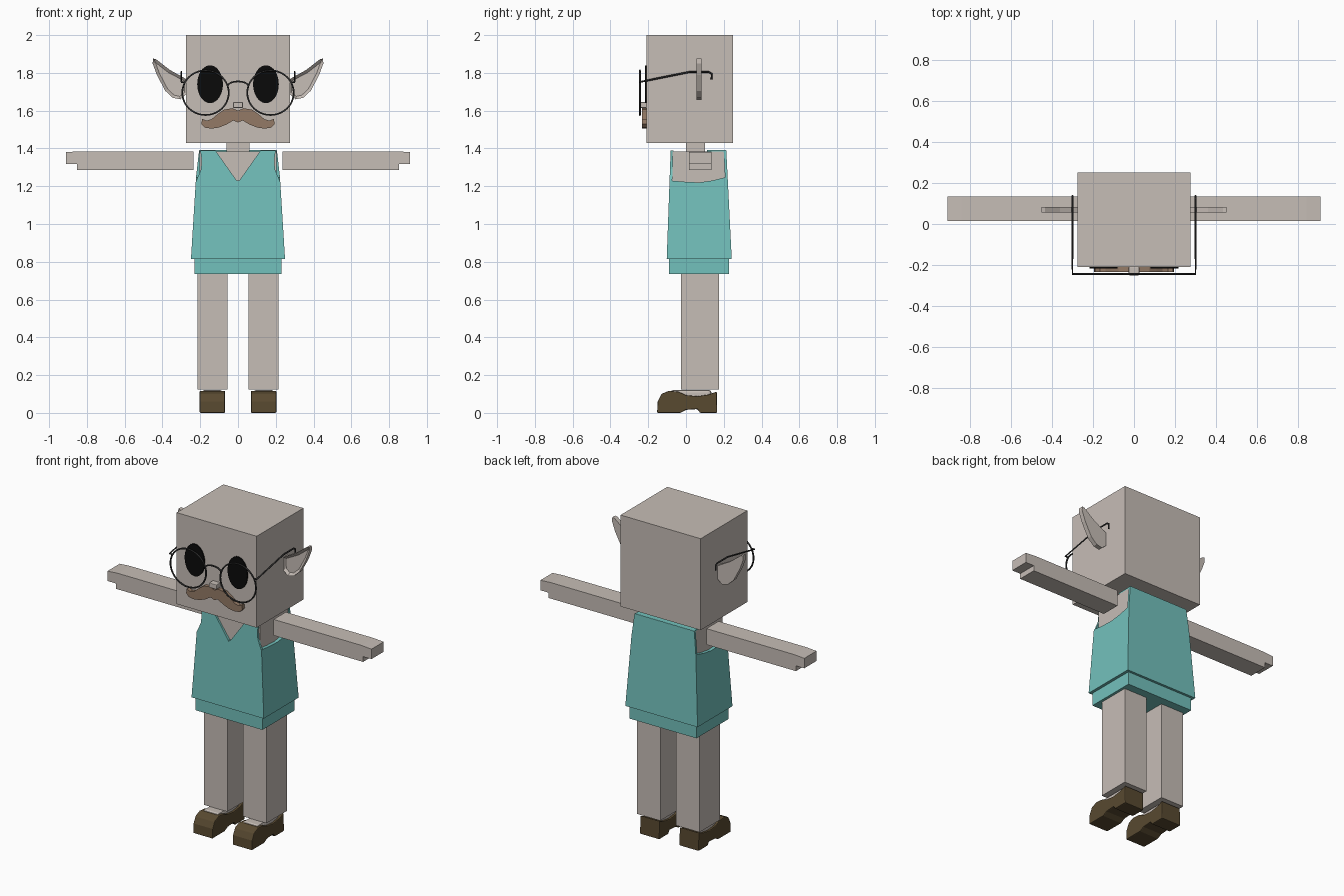
import bpy, bmesh, math

if "Cube" in bpy.data.objects:
    bpy.data.objects.remove(bpy.data.objects["Cube"], do_unlink=True)


def material(name, rgb):
    m = bpy.data.materials.new(name)
    m.use_nodes = True
    m.diffuse_color = (*rgb, 1)
    m.node_tree.nodes["Principled BSDF"].inputs["Base Color"].default_value = (*rgb, 1)
    return m


SKIN = material("skin", (0.565, 0.509, 0.468))
TEAL = material("teal knit", (0.171, 0.533, 0.503))
LEATHER = material("brown leather", (0.098, 0.067, 0.030))
HAIR = material("moustache brown", (0.296, 0.195, 0.133))
BLACK = material("eye black", (0.003, 0.003, 0.003))
WIRE = material("dark wire", (0.03, 0.03, 0.03))


def finish(name, bm, mat, mirror=False, bevel=0):
    bmesh.ops.recalc_face_normals(bm, faces=bm.faces)
    me = bpy.data.meshes.new(name)
    bm.to_mesh(me)
    bm.free()
    me.materials.append(mat)
    ob = bpy.data.objects.new(name, me)
    bpy.context.collection.objects.link(ob)
    if bevel:
        b = ob.modifiers.new("bevel", "BEVEL")
        b.width, b.segments = bevel, 2
    if mirror:
        ob.modifiers.new("mirror", "MIRROR").use_mirror_merge = False
    return ob


def box(name, x, y, z, mat, **kw):
    """Box given by its (low, high) limits on each axis."""
    return prism(name, [(x[0], z[0]), (x[1], z[0]), (x[1], z[1]), (x[0], z[1])],
                 y[0], y[1], mat, **kw)


def prism(name, pts, lo, hi, mat, place=None, inset=None, **kw):
    """Extrude a 2D outline; lo and hi are depths, numbers or functions of height."""
    place = place or (lambda u, v, d: (u, d, v))
    bm = bmesh.new()
    depth = lambda d, v: d(v) if callable(d) else d
    a, b = [[bm.verts.new(place(u, v, depth(d, v))) for u, v in pts] for d in (lo, hi)]
    front = bm.faces.new(a)
    bm.faces.new(b)
    n = len(pts)
    for i in range(n):
        j = (i + 1) % n
        bm.faces.new((a[i], a[j], b[j], b[i]))
    if inset:
        bmesh.ops.recalc_face_normals(bm, faces=bm.faces)
        bmesh.ops.inset_region(bm, faces=[front], thickness=inset[0])
        bmesh.ops.translate(bm, verts=front.verts, vec=(0, inset[1], 0))
    return finish(name, bm, mat, **kw)


def wire(name, pts, radius=0.005, closed=False):
    cu = bpy.data.curves.new(name, "CURVE")
    cu.dimensions = "3D"
    cu.bevel_depth, cu.bevel_resolution, cu.use_fill_caps = radius, 1, True
    sp = cu.splines.new("POLY")
    sp.points.add(len(pts) - 1)
    for p, co in zip(sp.points, pts):
        p.co = (*co, 1)
    sp.use_cyclic_u = closed
    cu.materials.append(WIRE)
    ob = bpy.data.objects.new(name, cu)
    bpy.context.collection.objects.link(ob)


def ellipse(cx, cz, rx, rz, n=40):
    return [(cx + rx * math.cos(2 * math.pi * i / n), cz + rz * math.sin(2 * math.pi * i / n))
            for i in range(n)]


def both(half):
    """Complete a half outline that starts and ends on the centre line."""
    return half + [(-u, v) for u, v in reversed(half[1:-1])]


# Head, neck, chest
box("head", (-0.276, 0.276), (-0.21, 0.25), (1.43, 2.0), SKIN)
box("neck", (-0.062, 0.062), (0.0, 0.1), (1.37, 1.44), SKIN)
box("chest", (-0.203, 0.203), (-0.072, 0.207), (1.15, 1.383), SKIN)

# Ears with a hollowed front
ear = [(0.27, 1.69), (0.305, 1.66), (0.345, 1.668), (0.385, 1.705), (0.43, 1.79),
       (0.452, 1.85), (0.45, 1.876), (0.435, 1.873), (0.36, 1.815), (0.27, 1.765)]
prism("ears", ear, 0.055, 0.083, SKIN, inset=(0.016, 0.014), mirror=True)

# Face
prism("eyes", ellipse(0.148, 1.74, 0.068, 0.1), -0.217, -0.209, BLACK, mirror=True)
box("nose", (-0.026, 0.026), (-0.25, -0.209), (1.615, 1.645), SKIN, bevel=0.004)
moustache = both([(0, 1.6), (0.03, 1.613), (0.075, 1.605), (0.11, 1.58), (0.14, 1.555),
                  (0.165, 1.547), (0.19, 1.556), (0.194, 1.53), (0.175, 1.51), (0.14, 1.505),
                  (0.1, 1.511), (0.06, 1.527), (0.025, 1.548), (0, 1.538)])
prism("moustache", moustache, -0.234, -0.209, HAIR)

# Spectacles
GY = -0.244
for side, s in (("left", 1), ("right", -1)):
    wire(side + "_rim", [(s * x, GY, z) for x, z in ellipse(0.172, 1.695, 0.123, 0.118)],
         closed=True)
    wire(side + "_temple", [(s * 0.28, GY, 1.75), (s * 0.3, GY, 1.752), (s * 0.3, 0.02, 1.805),
                            (s * 0.3, 0.12, 1.805), (s * 0.3, 0.137, 1.795),
                            (s * 0.3, 0.135, 1.765)])
wire("bridge", [(0.055 * math.cos(a), GY, 1.73 + 0.025 * math.sin(a))
                for a in [math.pi * i / 8 for i in range(9)]])

# Vest: closed lower body, then front and back panels rising over the shoulders
def front_y(z):
    return -0.1 + (z - 0.815) * 0.036


def back_y(z):
    return 0.24 - (z - 0.815) * 0.05


def vest_x(y, z, s):
    return s * (0.249 - (z - 0.815) * 0.062)


side_outline = [(front_y(0.815), 0.815), (back_y(0.815), 0.815), (back_y(1.25), 1.25),
                (0.14, 1.23), (0.07, 1.22), (0.0, 1.223), (front_y(1.23), 1.23)]
prism("vest_body", side_outline, lambda z: vest_x(0, z, -1), lambda z: vest_x(0, z, 1), TEAL,
      place=lambda u, v, d: (d, u, v))
front_panel = both([(0, 1.22), (0.12, 1.39), (0.2, 1.39), (0.192, 1.34), (0.196, 1.29),
                    (0.212, 1.25), (0.2235, 1.225), (0.249, 0.815), (0, 0.815)])
prism("vest_front", front_panel, lambda z: front_y(z) - 0.002, lambda z: front_y(z) + 0.012, TEAL)
back_panel = both([(0, 1.39), (0.206, 1.39), (0.222, 1.25), (0.249, 0.815), (0, 0.815)])
prism("vest_back", back_panel, lambda z: back_y(z) - 0.012, lambda z: back_y(z) + 0.002, TEAL)
box("vest_shoulder_strip", (-0.203, 0.203), (0.11, 0.212), (1.383, 1.391), TEAL)
box("vest_hem", (-0.231, 0.231), (-0.09, 0.227), (0.735, 0.83), TEAL)

# Arms with a stepped fingertip
arm = [(0.235, 1.285), (0.852, 1.285), (0.852, 1.318), (0.91, 1.318),
       (0.91, 1.38), (0.84, 1.385), (0.235, 1.385)]
prism("arms", arm, 0.015, 0.135, SKIN, mirror=True)

# Legs, feet and shoes
box("legs", (0.055, 0.215), (-0.027, 0.175), (0.125, 0.75), SKIN, mirror=True)
box("feet", (0.083, 0.19), (-0.08, 0.135), (0.05, 0.122), SKIN, mirror=True, bevel=0.015)
shoe = [(-0.153, 0.0), (-0.03, 0.0), (0.0, 0.016), (0.06, 0.02), (0.075, 0.0), (0.165, 0.0),
        (0.163, 0.113), (0.12, 0.097), (0.06, 0.088), (0.0, 0.094), (-0.04, 0.112),
        (-0.09, 0.117), (-0.13, 0.1), (-0.15, 0.06)]
prism("shoes", shoe, 0.069, 0.203, LEATHER, place=lambda u, v, d: (d, u, v),
      mirror=True, bevel=0.005)
